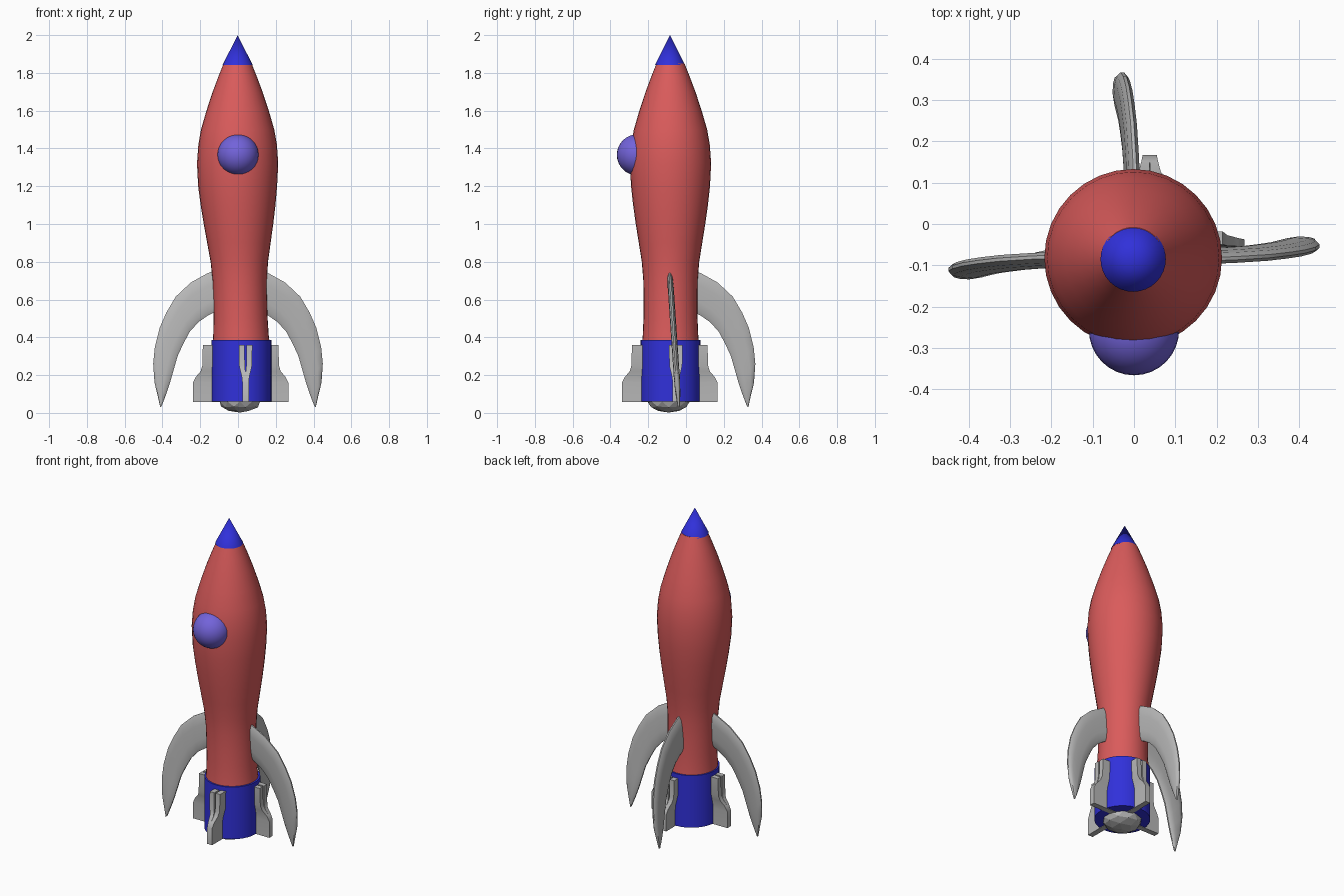
import bpy, bmesh, math
from mathutils import Matrix, Vector

if "Cube" in bpy.data.objects:
    bpy.data.objects.remove(bpy.data.objects["Cube"])

YC = -0.082  # the rocket axis sits slightly forward of the origin


def material(name, rgb):
    m = bpy.data.materials.new(name)
    m.diffuse_color = (*rgb, 1)
    m.use_nodes = True
    m.node_tree.nodes["Principled BSDF"].inputs["Base Color"].default_value = m.diffuse_color
    return m


RED = material("hull red", (0.70, 0.105, 0.105))
BLUE = material("deep blue", (0.03, 0.03, 0.70))
PURPLE = material("window violet", (0.17, 0.125, 0.70))
GREY = material("fin grey", (0.48, 0.48, 0.48))


def finish(name, bm, mat, angle=None):
    bmesh.ops.recalc_face_normals(bm, faces=bm.faces[:])
    me = bpy.data.meshes.new(name)
    bm.to_mesh(me)
    bm.free()
    me.materials.append(mat)
    ob = bpy.data.objects.new(name, me)
    bpy.context.collection.objects.link(ob)
    if angle:
        bpy.ops.object.select_all(action='DESELECT')
        ob.select_set(True)
        bpy.context.view_layer.objects.active = ob
        bpy.ops.object.shade_smooth_by_angle(angle=math.radians(angle))
    return ob


def loft(bm, rings):
    """Skin a list of equal-length closed rings and cap both ends."""
    vs = [[bm.verts.new(p) for p in r] for r in rings]
    n = len(vs[0])
    for a, b in zip(vs, vs[1:]):
        for i in range(n):
            j = (i + 1) % n
            bm.faces.new((a[i], a[j], b[j], b[i]))
    bm.faces.new(vs[0])
    bm.faces.new(vs[-1])


def circle(cx, r, z, n=32):
    return [(cx + r * math.cos(2 * math.pi * i / n),
             YC + r * math.sin(2 * math.pi * i / n), z) for i in range(n)]


# Hull: turned profile that leans very slightly towards its foot
hull = [(0.38, 0.150), (0.41, 0.147), (0.50, 0.143), (0.60, 0.142), (0.70, 0.144),
        (0.80, 0.152), (0.90, 0.168), (1.00, 0.184), (1.10, 0.198), (1.20, 0.209),
        (1.32, 0.215), (1.42, 0.208), (1.50, 0.194), (1.60, 0.165), (1.70, 0.132),
        (1.78, 0.102), (1.85, 0.074)]
bm = bmesh.new()
loft(bm, [circle(0.018 * max(0, (1.2 - z) / 0.8) - 0.002, r, z) for z, r in hull])
finish("hull", bm, RED, 40)

# Nose cone
bm = bmesh.new()
bmesh.ops.create_cone(bm, cap_ends=True, segments=32, radius1=0.079, radius2=0,
                      depth=0.157, matrix=Matrix.Translation((-0.002, YC - 0.003, 1.9215)))
finish("nose_cone", bm, BLUE, 40)

# Engine housing
bm = bmesh.new()
loft(bm, [circle(0.018, 0.159, z) for z in (0.06, 0.387)])
finish("engine_housing", bm, BLUE, 40)

# Round window dome
bm = bmesh.new()
bmesh.ops.create_uvsphere(bm, u_segments=32, v_segments=16, radius=0.109,
                          matrix=Matrix.Translation((0, -0.257, 1.366)))
finish("window_dome", bm, PURPLE, 60)

# Faceted exhaust plug
bm = bmesh.new()
bmesh.ops.create_icosphere(bm, subdivisions=2, radius=1)
bmesh.ops.transform(bm, verts=bm.verts[:], matrix=Matrix.Translation((0.01, YC - 0.01, 0.06))
                    @ Matrix.Diagonal((0.112, 0.112, 0.058, 1)))
finish("exhaust_plug", bm, GREY)

# Large crescent fins: (outer radius, outer z, inner radius, inner z) along the blade
blade = [(0.09, 0.765, 0.09, 0.55), (0.16, 0.74, 0.16, 0.515), (0.25, 0.69, 0.21, 0.48),
         (0.33, 0.615, 0.255, 0.43), (0.38, 0.53, 0.29, 0.365), (0.415, 0.45, 0.32, 0.30),
         (0.44, 0.35, 0.34, 0.23), (0.449, 0.26, 0.36, 0.16), (0.442, 0.16, 0.38, 0.10),
         (0.425, 0.09, 0.395, 0.06), (0.412, 0.03, 0.405, 0.035)]
# Cross-section: position along the chord, relative half thickness
section = [(0, 0.25), (0.1, 0.8), (0.3, 1), (0.7, 1), (0.9, 0.8), (1, 0.25)]
section += [(t, -w) for t, w in reversed(section)]


def sweep(z):
    return 0.05 * (1 - z / 0.74) - 0.004


for name, ang in (("right", 0), ("back", 90), ("left", 180)):
    bm = bmesh.new()
    rings = []
    for i, (ro, zo, ri, zi) in enumerate(blade):
        half = 0.016 if i < 8 else (0.014, 0.010, 0.005)[i - 8]
        ring = []
        for t, w in section:
            r, z = ro + (ri - ro) * t, zo + (zi - zo) * t
            ring.append((r, sweep(z) + half * w, z))
        rings.append(ring)
    loft(bm, rings)
    bm.transform(Matrix.Translation((0.0, YC, 0)) @ Matrix.Rotation(math.radians(ang), 4, 'Z'))
    finish(name + "_fin", bm, GREY, 40)

# Small forked brackets: (z, outer radius, inner and outer half width of each prong)
bracket = [(0.057, 0.253, 0.0, 0.017), (0.16, 0.253, 0.0, 0.017), (0.19, 0.238, 0.0, 0.020),
           (0.22, 0.212, 0.001, 0.027), (0.25, 0.203, 0.004, 0.034), (0.36, 0.200, 0.005, 0.036)]
for name, ang, shift in (("right", 0, 0.032), ("back", 90, -0.024),
                         ("left", 180, 0.0), ("front", 270, 0.026)):
    bm = bmesh.new()
    for s in (1, -1):
        loft(bm, [[(0.04, s * a, z), (ro, s * a, z), (ro, s * b, z), (0.04, s * b, z)]
                  for z, ro, a, b in bracket])
    bm.transform(Matrix.Translation((0.014, YC - 0.004, 0))
                 @ Matrix.Rotation(math.radians(ang), 4, 'Z')
                 @ Matrix.Translation((0, shift, 0)))
    finish(name + "_bracket", bm, GREY, 30)
